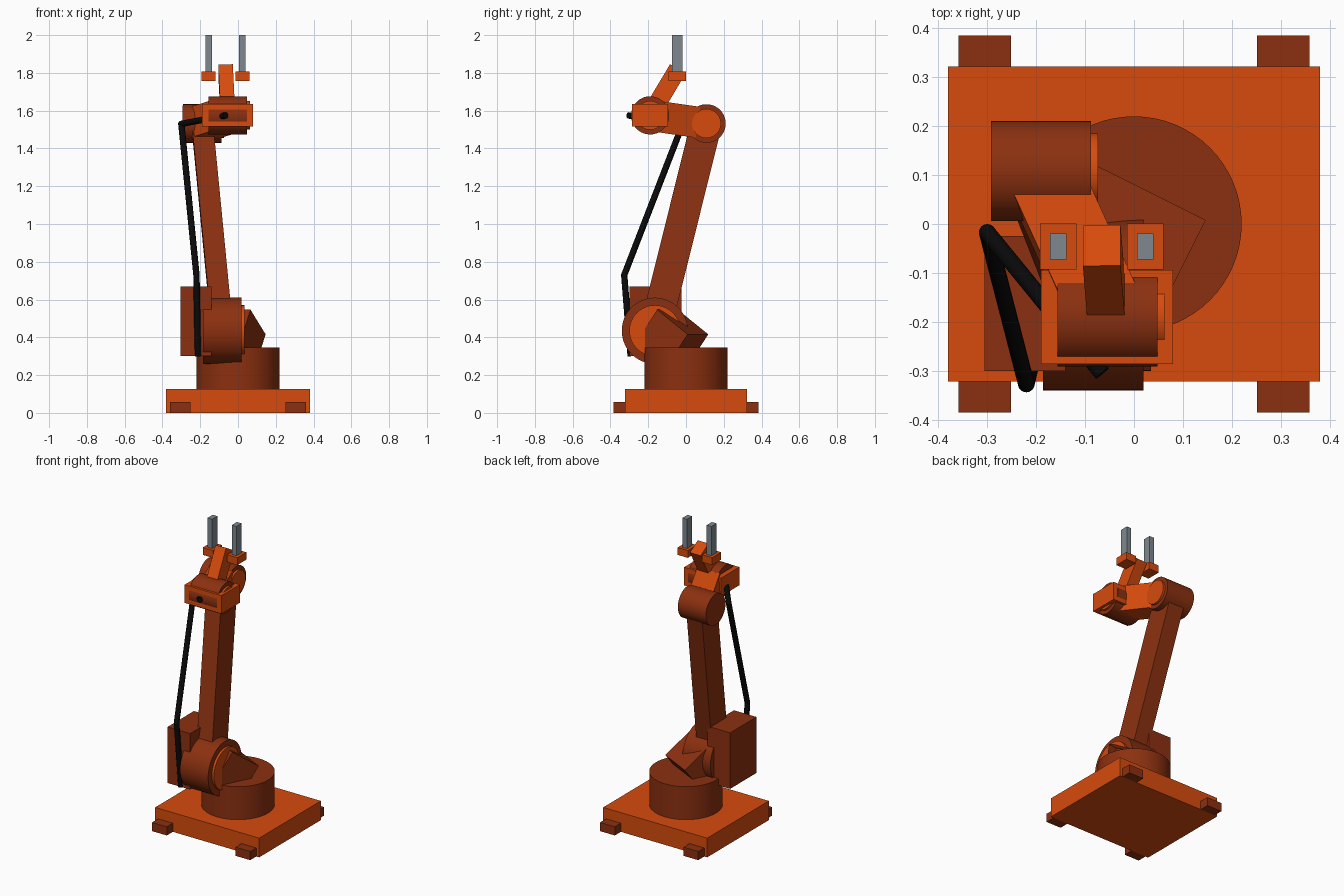
import bpy, bmesh
from math import radians
from mathutils import Vector, Matrix, Euler

cube = bpy.data.objects.get("Cube")
if cube:
    bpy.data.objects.remove(cube, do_unlink=True)


def material(name, rgb):
    m = bpy.data.materials.new(name)
    m.use_nodes = True
    m.diffuse_color = (*rgb, 1)
    bsdf = next(n for n in m.node_tree.nodes if n.type == 'BSDF_PRINCIPLED')
    bsdf.inputs["Base Color"].default_value = (*rgb, 1)
    return m


BRIGHT = material("bright orange", (0.68, 0.07, 0.004))
DARK = material("burnt orange", (0.26, 0.03, 0.005))
STEEL = material("steel grey", (0.21, 0.25, 0.28))
BLACK = material("cable black", (0.003, 0.003, 0.003))


def finish(name, bm, mat, smooth=False):
    bmesh.ops.recalc_face_normals(bm, faces=bm.faces)
    mesh = bpy.data.meshes.new(name)
    bm.to_mesh(mesh)
    bm.free()
    mesh.materials.append(mat)
    ob = bpy.data.objects.new(name, mesh)
    bpy.context.collection.objects.link(ob)
    if smooth:
        bpy.ops.object.select_all(action='DESELECT')
        ob.select_set(True)
        bpy.context.view_layer.objects.active = ob
        bpy.ops.object.shade_smooth_by_angle(angle=radians(35))
    return ob


def oriented_box(name, centre, size, rot, mat):
    bm = bmesh.new()
    mtx = Matrix.Translation(centre) @ rot.to_4x4() @ Matrix.Diagonal((*size, 1))
    bmesh.ops.create_cube(bm, size=1, matrix=mtx)
    return finish(name, bm, mat)


def box(name, lo, hi, mat):
    lo, hi = Vector(lo), Vector(hi)
    return oriented_box(name, (lo + hi) / 2, hi - lo, Matrix.Identity(3), mat)


def beam(name, a, b, width, depth, mat):
    """Rectangular bar from a to b, its width kept level."""
    a, b = Vector(a), Vector(b)
    along = (b - a).normalized()
    # the width direction is x made square to the bar
    side = (Vector((1, 0, 0)) - along * along.x).normalized()
    rot = Matrix((side, along.cross(side), along)).transposed()
    return oriented_box(name, (a + b) / 2, (width, depth, (b - a).length), rot, mat)


def cylinder(name, a, b, radius, mat, sides=64):
    a, b = Vector(a), Vector(b)
    rot = (b - a).to_track_quat('Z', 'Y').to_matrix().to_4x4()
    bm = bmesh.new()
    bmesh.ops.create_cone(bm, cap_ends=True, segments=sides, radius1=radius,
                          radius2=radius, depth=(b - a).length,
                          matrix=Matrix.Translation((a + b) / 2) @ rot)
    return finish(name, bm, mat, True)


def joint(name, centre, radius, cap_radius, cap):
    """Motor drum across x with a bright cap on its left end."""
    c, half = Vector(centre), Vector((0.1025, 0, 0))
    cylinder(name + "_drum", c - half, c + half, radius, DARK)
    cylinder(name + "_cap", c + half * 0.9, c + half + Vector((cap, 0, 0)), cap_radius, BRIGHT)


# Base plate, feet and turntable
box("base_plate", (-0.38, -0.322, 0), (0.38, 0.322, 0.127), BRIGHT)
for sx, x in (("right", -0.305), ("left", 0.305)):
    for sy, y in (("front", -0.353), ("back", 0.353)):
        box(f"{sy}_{sx}_foot", (x - 0.054, y - 0.032, 0), (x + 0.054, y + 0.032, 0.057), DARK)
cylinder("turntable", (0, 0, 0.12), (0, 0, 0.345), 0.22, DARK)

# Shoulder mount, control box and joints
mount_rot = (Euler((0, 0, radians(-26.5))).to_matrix()
             @ Euler((radians(-36), 0, 0)).to_matrix())
oriented_box("shoulder_mount", (-0.03, -0.07, 0.40), (0.246, 0.222, 0.2), mount_rot, DARK)
box("control_box", (-0.305, -0.3, 0.30), (-0.14, -0.025, 0.67), DARK)

shoulder = (-0.083, -0.165, 0.435)
elbow = (-0.19, 0.108, 1.532)
wrist = (-0.054, -0.19, 1.575)
joint("shoulder", shoulder, 0.175, 0.135, 0.015)
joint("elbow", elbow, 0.102, 0.077, 0.014)
joint("wrist", wrist, 0.101, 0.076, 0.014)

# Arm links
beam("upper_arm", shoulder, elbow, 0.112, 0.165, DARK)
beam("forearm", elbow, wrist, 0.15, 0.165, BRIGHT)
box("wrist_housing", (-0.19, -0.286, 1.515), (0.08, -0.094, 1.635), BRIGHT)
beam("wrist_link", wrist, (-0.066, -0.044, 1.82), 0.077, 0.096, BRIGHT)

# Gripper
for side, x in (("right", -0.155), ("left", 0.023)):
    box(side + "_finger_block", (x - 0.037, -0.093, 1.758), (x + 0.037, 0.001, 1.807), BRIGHT)
    box(side + "_finger", (x - 0.017, -0.073, 1.8), (x + 0.017, -0.019, 2.0), STEEL)

# Hanging cable
path = [(-0.065, -0.305, 1.575), (-0.3, -0.017, 1.53),
        (-0.22, -0.327, 0.73), (-0.212, -0.293, 0.30)]
for i, (a, b) in enumerate(zip(path, path[1:])):
    cylinder(f"cable_section_{i + 1}", a, b, 0.017, BLACK, 16)
for i, p in enumerate(path[1:-1]):
    bm = bmesh.new()
    bmesh.ops.create_uvsphere(bm, u_segments=16, v_segments=8, radius=0.017,
                              matrix=Matrix.Translation(p))
    finish(f"cable_bend_{i + 1}", bm, BLACK, True)
